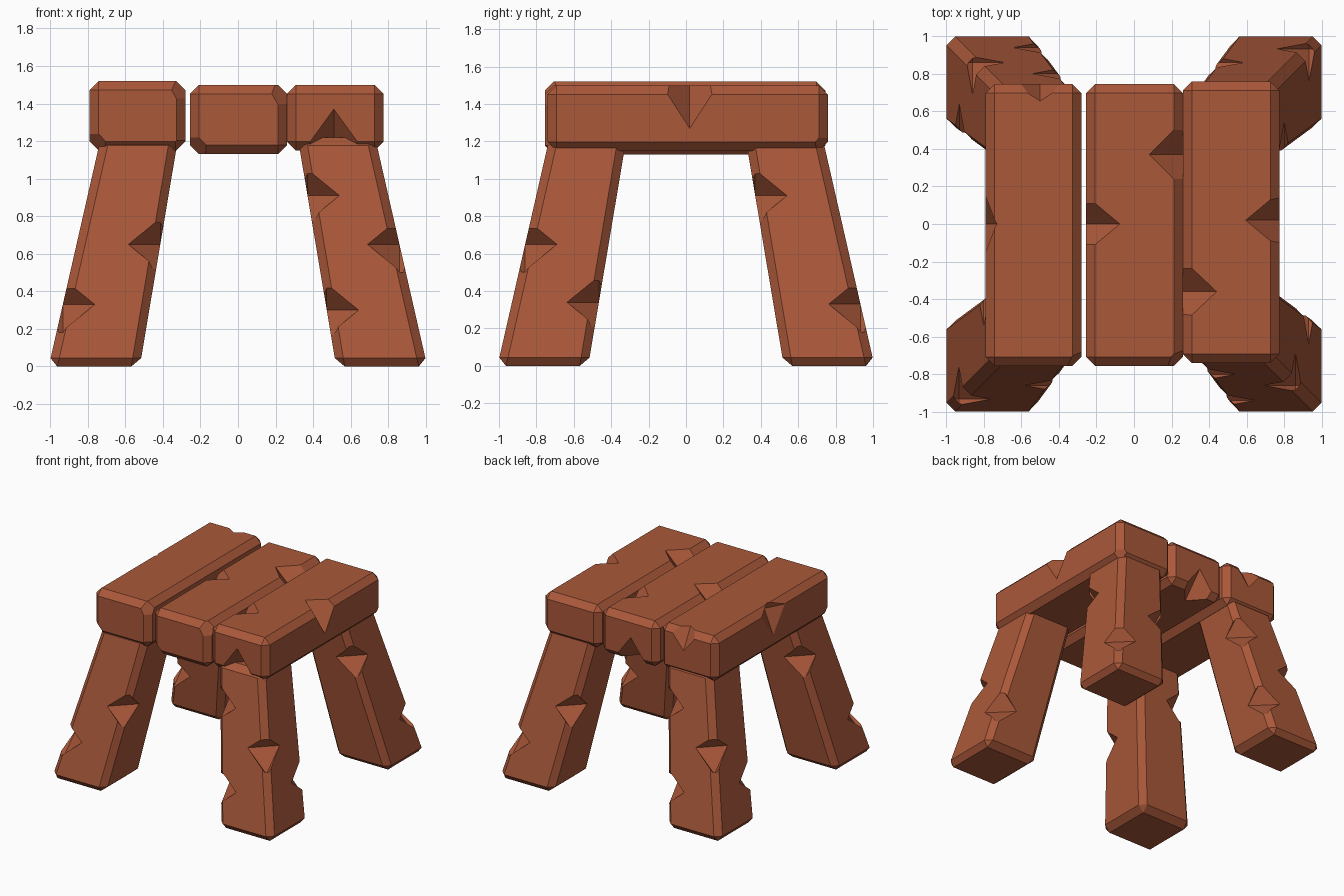
import bpy, bmesh
from mathutils import Matrix

if "Cube" in bpy.data.objects:
    bpy.data.objects.remove(bpy.data.objects["Cube"])

clay = bpy.data.materials.new("clay_wood")
clay.diffuse_color = (0.40, 0.098, 0.042, 1)
clay.use_nodes = True
clay.node_tree.nodes["Principled BSDF"].inputs["Base Color"].default_value = clay.diffuse_color


def to_object(bm, name):
    bmesh.ops.recalc_face_normals(bm, faces=bm.faces)
    mesh = bpy.data.meshes.new(name)
    bm.to_mesh(mesh)
    bm.free()
    ob = bpy.data.objects.new(name, mesh)
    bpy.context.collection.objects.link(ob)
    return ob


def chipped_block(name, bottom, top, z0, z1, bevel, chips):
    """Bevelled block between two rectangles (x0, x1, y0, y1), with
    octahedral chips (centre, half sizes) cut from its edges."""
    bm = bmesh.new()
    bmesh.ops.create_cube(bm, size=2)
    for v in bm.verts:
        r, z = (top, z1) if v.co.z > 0 else (bottom, z0)
        v.co = (r[v.co.x > 0], r[2 + (v.co.y > 0)], z)
    bmesh.ops.bevel(bm, geom=bm.edges[:], offset=bevel, segments=1,
                    profile=0.5, affect='EDGES')
    ob = to_object(bm, name)
    ob.data.materials.append(clay)

    cut = bmesh.new()
    for centre, size in chips:
        m = Matrix.Translation(centre) @ Matrix.Diagonal((*size, 1))
        bmesh.ops.create_uvsphere(cut, u_segments=4, v_segments=2, radius=1, matrix=m)
    cutter = to_object(cut, "chip_cutter")
    cutter.data.materials.append(clay)
    cutter.hide_render = True
    mod = ob.modifiers.new("chips", 'BOOLEAN')
    mod.operation = 'DIFFERENCE'
    mod.solver = 'EXACT'
    mod.object = cutter
    mod.use_self = True
    bpy.context.view_layer.objects.active = ob
    bpy.ops.object.modifier_apply(modifier=mod.name)
    bpy.data.objects.remove(cutter)
    return ob


# Seat planks
def plank(name, x0, x1, y0, y1, z0, z1, chips):
    r = (x0, x1, y0, y1)
    return chipped_block(name, r, r, z0, z1, 0.048, chips)


corner = (0.13, 0.13, 0.14)
plank("left_seat_plank", -0.79, -0.28, -0.755, 0.745, 1.15, 1.52, [
    ((-0.79, -0.755, 1.15), corner),
    ((-0.28, -0.755, 1.52), (0.10, 0.10, 0.18)),
    ((-0.50, 0.745, 1.52), (0.14, 0.09, 0.17)),
    ((-0.79, 0.00, 1.47), (0.08, 0.15, 0.20)),
    ((-0.28, -0.755, 1.15), (0.10, 0.10, 0.10)),
])
plank("middle_seat_plank", -0.255, 0.26, -0.755, 0.745, 1.13, 1.50, [
    ((-0.255, 0.00, 1.50), (0.18, 0.15, 0.17)),
    ((0.26, 0.37, 1.50), (0.18, 0.18, 0.17)),
    ((-0.255, -0.755, 1.13), corner),
    ((0.26, -0.755, 1.50), (0.11, 0.11, 0.18)),
    ((-0.02, 0.745, 1.13), (0.15, 0.17, 0.20)),
])
plank("right_seat_plank", 0.26, 0.775, -0.74, 0.758, 1.15, 1.50, [
    ((0.26, -0.36, 1.50), (0.18, 0.17, 0.17)),
    ((0.775, 0.02, 1.50), (0.18, 0.15, 0.23)),
    ((0.51, -0.74, 1.15), (0.16, 0.17, 0.22)),
    ((0.775, 0.758, 1.15), (0.11, 0.11, 0.12)),
])


# Splayed legs; edges: O outer corner, X inner in x, Y inner in y
def leg(name, sx, sy, chips):
    def span(t):
        return 1.008 - 0.278 * t, 0.523 - 0.205 * t   # outer, inner

    def rect(t):
        o, i = span(t)
        return (*sorted((sx * o, sx * i)), *sorted((sy * o, sy * i)))

    height, cuts = 1.22, []
    for edge, z in chips:
        o, i = span(z / height)
        x, y = (i if edge == 'X' else o), (i if edge == 'Y' else o)
        cuts.append(((sx * x, sy * y, z), (0.17, 0.17, 0.17)))
    chipped_block(name, rect(0), rect(1), 0, height, 0.045, cuts)


set_a = [('O', 0.65), ('X', 0.91), ('X', 0.30), ('Y', 0.34)]
set_b = [('O', 0.33), ('X', 0.65), ('Y', 0.91)]
leg("front_right_leg", 1, -1, set_a)
leg("back_left_leg", -1, 1, set_a)
leg("front_left_leg", -1, -1, set_b)
leg("back_right_leg", 1, 1, set_b)
